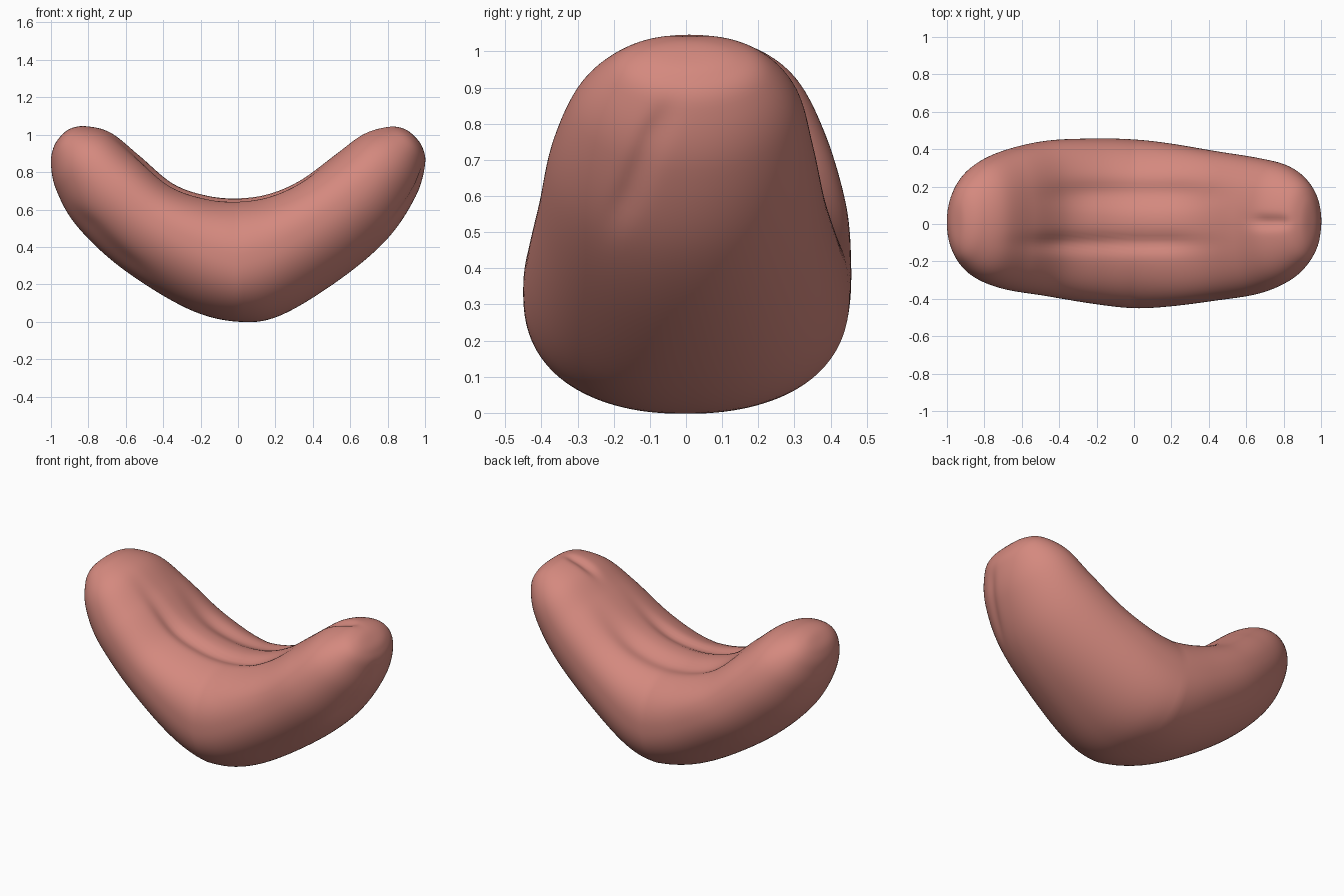
import bpy
import bmesh
from math import sin, cos, pi, exp, copysign
from mathutils import Vector

default_cube = bpy.data.objects.get("Cube")
if default_cube:
    bpy.data.objects.remove(default_cube, do_unlink=True)

# Cross-sections from end to end: outer x, z, inner x, z, front y, back y
SECTIONS = [
    (-.95, .99, -.95, .99, 0, .01),
    (-.987, .93, -.895, 1.033, -.125, .135),
    (-1, .84, -.81, 1.045, -.21, .23),
    (-.97, .7, -.68, 1.01, -.295, .325),
    (-.86, .51, -.53, .89, -.35, .395),
    (-.62, .285, -.35, .74, -.385, .445),
    (-.27, .07, -.17, .675, -.427, .457),
    (0, 0, 0, .66, -.45, .452),
    (.23, .035, .17, .685, -.44, .43),
    (.55, .23, .34, .76, -.41, .39),
    (.8, .445, .53, .9, -.375, .355),
    (.95, .67, .67, 1.005, -.31, .315),
    (1, .84, .8, 1.045, -.215, .235),
    (.987, .93, .885, 1.033, -.13, .14),
    (.945, .99, .945, .99, 0, .01),
]
RING = 128
STEPS = 8


def flipped(s):
    """Mirror a section through its own centre, so the end caps close round."""
    return (s[2], s[3], s[0], s[1], s[5], s[4])


def smooth_sections(rows):
    """Spline every section value along the body."""
    padded = [flipped(rows[1])] + rows + [flipped(rows[-2])]
    result = []
    for i in range(len(rows) - 1):
        quads = list(zip(*padded[i:i + 4]))
        for k in range(STEPS):
            t = k / STEPS
            result.append([
                b + t * ((c - a) + t * ((2 * a - 5 * b + 4 * c - d)
                         + t * (3 * b - a - 3 * c + d))) / 2
                for a, b, c, d in quads])
    result.append(list(rows[-1]))
    return result


def bump(value, centre, width):
    return exp(-((value - centre) / width) ** 2)


def fade(value, low, high, soft):
    """One inside the range, easing to zero beyond it."""
    outside = max(low - value, value - high, 0)
    return exp(-(outside / soft) ** 2)


def crease_depth(p, inner):
    """Depth of the folds at a surface point."""
    if inner:
        front = .026 * bump(p.y, -.1, .05) * fade(p.x, -.35, .15, .2)
        back = .03 * bump(p.y, .16, .07) * fade(p.x, -.2, .2, .22)
        end = .022 * bump(p.y, .01, .035) * fade(p.x, .7, .76, .07)
        return front + back + end
    slant = -.07 - .4 * (.82 - p.z)
    left = .015 * bump(p.y, slant, .04) * fade(p.z, .6, .76, .08)
    right = .015 * bump(p.y, -.2, .08) * fade(p.z, .35, .5, .1)
    return left if p.x > 0 else right


def power(v, e):
    return copysign(abs(v) ** e, v)


# Loft the body: fuller sections in the middle, rounder ones at the ends
bm = bmesh.new()
rings = []
for ox, oz, ix, iz, front, back in smooth_sections(SECTIONS):
    centre = Vector(((ox + ix) / 2, (front + back) / 2, (oz + iz) / 2))
    across = Vector(((ix - ox) / 2, 0, (iz - oz) / 2))
    side = Vector((0, (back - front) / 2, 0))
    reach = abs(centre.x)
    lean = .6 * reach * (1 - reach)
    fullness = .86 + .13 * reach
    ring = []
    for k in range(RING):
        a = 2 * pi * k / RING
        up = power(sin(a), fullness)
        p = centre + side * power(cos(a), fullness)
        p += across * (up + lean * cos(a) ** 2)
        if across.length > .02:
            depth = crease_depth(p, up > 0) * min(1, abs(up) * 2)
            p -= across.normalized() * copysign(depth, up)
        ring.append(bm.verts.new(p))
    rings.append(ring)
for r, s in zip(rings, rings[1:]):
    for k in range(RING):
        n = (k + 1) % RING
        bm.faces.new((r[k], r[n], s[n], s[k]))
bmesh.ops.remove_doubles(bm, verts=bm.verts, dist=.0005)
bmesh.ops.recalc_face_normals(bm, faces=bm.faces)
for f in bm.faces:
    f.smooth = True
mesh = bpy.data.meshes.new("curved_body")
bm.to_mesh(mesh)
bm.free()
body = bpy.data.objects.new("curved_body", mesh)
bpy.context.collection.objects.link(body)

# Colour
skin = bpy.data.materials.new("dusty_pink")
skin.use_nodes = True
colour = (.66, .25, .21, 1)
skin.diffuse_color = colour
skin.node_tree.nodes["Principled BSDF"].inputs["Base Color"].default_value = colour
mesh.materials.append(skin)
